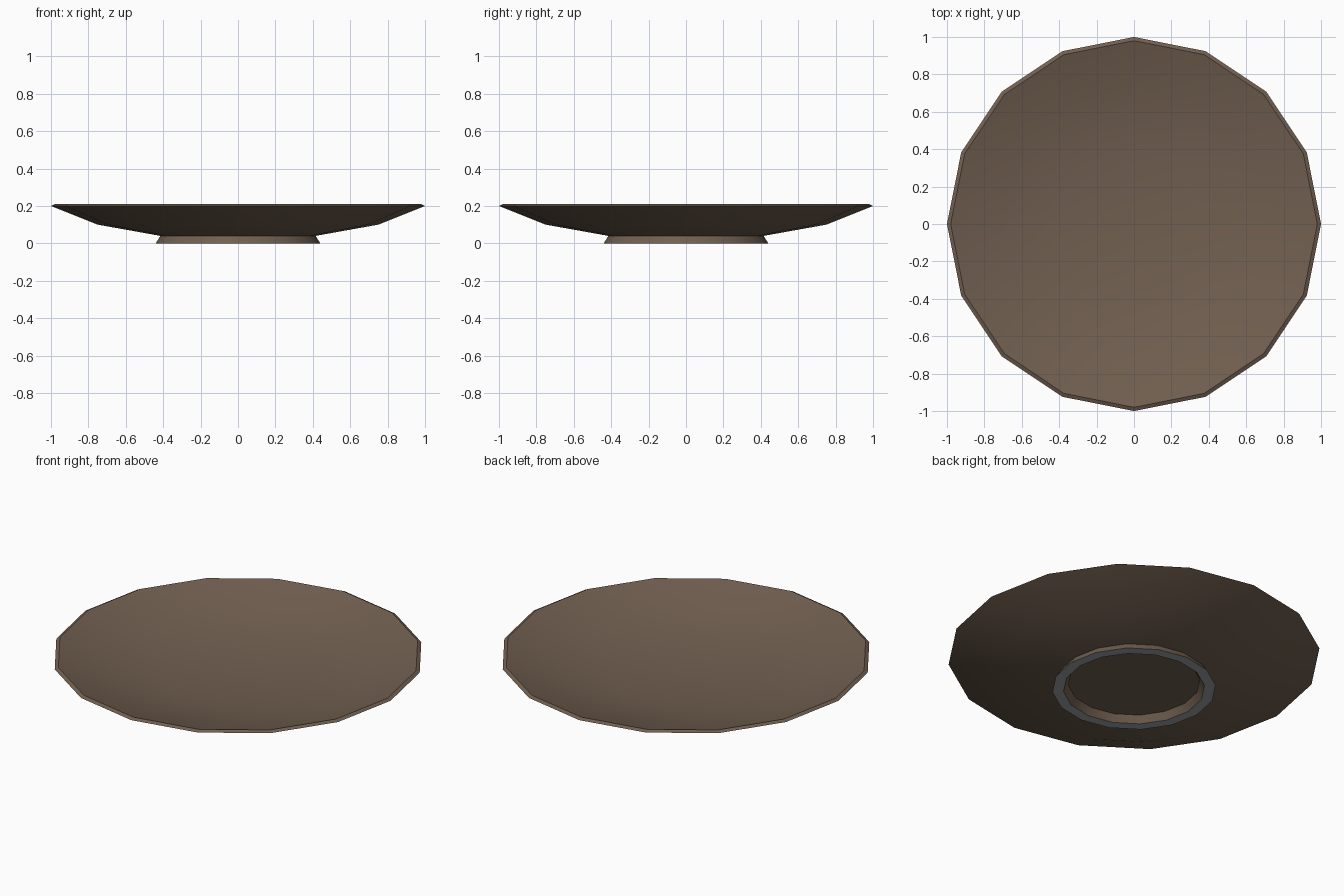
import bpy, bmesh, math

if "Cube" in bpy.data.objects:
    bpy.data.objects.remove(bpy.data.objects["Cube"])

SIDES = 16


def material(name, rgb):
    m = bpy.data.materials.new(name)
    m.diffuse_color = (*rgb, 1.0)
    m.use_nodes = True
    m.node_tree.nodes["Principled BSDF"].inputs["Base Color"].default_value = m.diffuse_color
    return m


brown = material("brown clay", (0.165, 0.115, 0.08))
grey = material("unglazed grey", (0.33, 0.35, 0.37))


def lathe(name, profile, mats, grey_rule=None, angle=40):
    """Revolve (radius, height) points; radius 0 closes on the axis."""
    bm = bmesh.new()
    rings = []
    for r, z in profile:
        if r == 0:
            rings.append([bm.verts.new((0, 0, z))] * SIDES)
        else:
            rings.append([bm.verts.new((r * math.cos(2 * math.pi * i / SIDES),
                                        r * math.sin(2 * math.pi * i / SIDES), z))
                          for i in range(SIDES)])
    for a, b in zip(rings, rings[1:]):
        for i in range(SIDES):
            j = (i + 1) % SIDES
            quad = list(dict.fromkeys((a[i], a[j], b[j], b[i])))
            bm.faces.new(quad)
    bmesh.ops.recalc_face_normals(bm, faces=bm.faces)
    for f in bm.faces:
        if grey_rule and grey_rule(f):
            f.material_index = 1
    me = bpy.data.meshes.new(name)
    bm.to_mesh(me)
    bm.free()
    for m in mats:
        me.materials.append(m)
    ob = bpy.data.objects.new(name, me)
    bpy.context.collection.objects.link(ob)
    bpy.ops.object.select_all(action='DESELECT')
    ob.select_set(True)
    bpy.context.view_layer.objects.active = ob
    bpy.ops.object.shade_smooth_by_angle(angle=math.radians(angle))
    return ob


# Shallow dish with flared foot ring; the ring's resting face is bare grey
lathe("plate", [
    (0, 0.04), (0.355, 0.04), (0.38, 0.0),               # hollow under the foot
    (0.44, 0.0), (0.415, 0.04),                          # foot ring
    (0.75, 0.10), (1.0, 0.20), (0.98, 0.21),             # underside and rim
    (0.73, 0.13), (0.40, 0.075), (0, 0.065),             # eating surface
], [brown, grey], lambda f: f.calc_center_median().z < 0.001)
